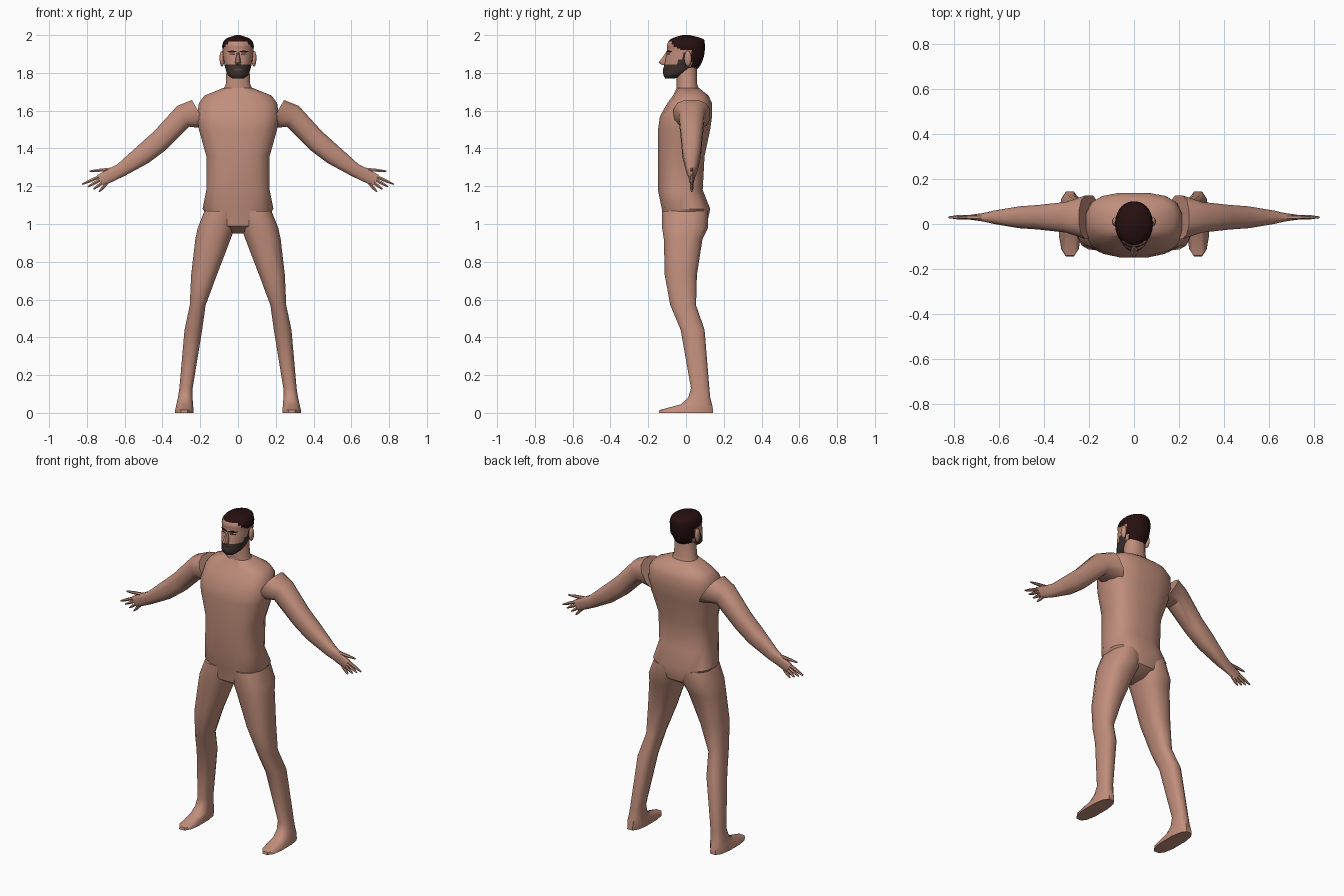
import bpy, bmesh, math
from mathutils import Matrix, Vector

cube = bpy.data.objects.get("Cube")
if cube:
    bpy.data.objects.remove(cube, do_unlink=True)


def material(name, rgb):
    m = bpy.data.materials.new(name)
    m.use_nodes = True
    m.diffuse_color = (*rgb, 1)
    m.node_tree.nodes["Principled BSDF"].inputs["Base Color"].default_value = (*rgb, 1)
    return m


skin = material("skin", (.53, .27, .2))
hair = material("dark hair", (.02, .005, .005))
beard = material("beard stubble", (.045, .03, .026))
lips = material("lips", (.16, .06, .05))
eye = material("eyes", (.05, .03, .025))


def finish(name, bm, materials, mirror=False, smooth=40):
    bmesh.ops.recalc_face_normals(bm, faces=bm.faces)
    mesh = bpy.data.meshes.new(name)
    bm.to_mesh(mesh)
    bm.free()
    part = bpy.data.objects.new(name, mesh)
    bpy.context.collection.objects.link(part)
    for entry in materials:
        mesh.materials.append(entry)
    if mirror:
        part.modifiers.new("mirror", "MIRROR")
    bpy.ops.object.select_all(action="DESELECT")
    part.select_set(True)
    bpy.context.view_layer.objects.active = part
    bpy.ops.object.shade_smooth_by_angle(angle=math.radians(smooth))
    return part


def bridge(bm, loops):
    """Join equal loops of vertices into a closed tube."""
    for low, high in zip(loops, loops[1:]):
        for i in range(len(low)):
            bm.faces.new((low[i - 1], low[i], high[i], high[i - 1]))
    bm.faces.new(loops[0])
    bm.faces.new(loops[-1])


def rounded(value, exponent):
    return math.copysign(abs(value) ** (2 / exponent), value)


def add_tube(bm, rings, sides, exponent):
    """Each ring has a centre, a half-width axis and a half-depth along y."""
    loops = []
    for centre, axis, depth in rings:
        loop = []
        for i in range(sides):
            angle = math.tau * (i + .5) / sides
            across = rounded(math.cos(angle), exponent)
            along = rounded(math.sin(angle), exponent)
            loop.append(bm.verts.new(centre + axis * across + Vector((0, depth * along, 0))))
        loops.append(loop)
    bridge(bm, loops)


def tube(name, rings, materials, mirror=False, sides=12, exponent=2.6, smooth=40):
    bm = bmesh.new()
    add_tube(bm, rings, sides, exponent)
    return finish(name, bm, materials, mirror, smooth)


def level(rows, centre_x=lambda z: 0):
    """Horizontal rings from height, half width, front y and back y."""
    return [(Vector((centre_x(z), (front + back) / 2, z)), Vector((width, 0, 0)), (back - front) / 2)
            for z, width, front, back in rows]


def smooth_rows(rows, steps):
    """Run a smooth curve through the rows."""
    points = [Vector(row) for row in rows]
    result = []
    for i in range(len(points) - 1):
        start, end = points[i], points[i + 1]
        leave = (end - points[max(i - 1, 0)]) / 2
        arrive = (points[min(i + 2, len(points) - 1)] - start) / 2
        for k in range(steps):
            t = k / steps
            u = 1 - t
            result.append(start * u * u * (1 + 2 * t) + end * t * t * (1 + 2 * u)
                          + leave * t * u * u - arrive * u * t * t)
    return result + [points[-1]]


# Torso and neck
torso_rows = [
    (.95, .04, -.06, .05), (.99, .13, -.12, .11), (1.08, .19, -.13, .13),
    (1.18, .17, -.15, .09), (1.36, .17, -.15, .1), (1.5, .21, -.15, .13),
    (1.57, .22, -.14, .14), (1.64, .21, -.1, .14), (1.68, .18, -.07, .12),
    (1.72, .08, -.05, .07)]
tube("torso", level(torso_rows), [skin], sides=16, exponent=2.8)
neck_rows = [(1.69, .09, -.05, .08), (1.74, .066, -.05, .06), (1.86, .06, -.05, .06)]
tube("neck", level(neck_rows), [skin], sides=16, exponent=2.2)


# Legs spread outwards along a gentle curve, down to the soles
def leg_line(z):
    return .285 - .06 * z - .115 * z * z


leg_rows = [
    (1.07, .09, -.13, .12), (.98, .1, -.13, .12), (.92, .096, -.12, .09),
    (.73, .07, -.115, .06), (.57, .043, -.085, .055), (.44, .048, -.03, .1),
    (.13, .036, .025, .125), (.08, .04, .01, .13), (.045, .045, -.03, .14),
    (.015, .05, -.145, .147), (0, .05, -.148, .148)]
tube("legs", level(leg_rows, leg_line), [skin], True)

# Arms slope down to flat palms
arm_depth = .03
slope = Vector((.5, 0, .87))
arm_rows = [
    (.2, 1.58, .09, .1), (.29, 1.57, .065, .07), (.415, 1.44, .06, .056),
    (.5, 1.37, .055, .05), (.62, 1.285, .037, .03), (.66, 1.265, .036, .02),
    (.73, 1.23, .034, .01)]
tube("arms", [(Vector((x, arm_depth, z)), slope * width, depth)
              for x, z, width, depth in arm_rows], [skin], True)


# Fingers fan out from the palm, thumb above them
def add_finger(bm, base, tip):
    way = tip - base
    side = Vector((-way.z, 0, way.x)).normalized()
    rings = [(base + way * t, side * r, r) for t, r in ((0, .01), (.6, .009), (1, .004))]
    add_tube(bm, rings, 6, 2)


bm = bmesh.new()
for i in range(4):
    add_finger(bm, Vector((.735 - .013 * i, arm_depth, 1.25 - .012 * i)),
               Vector((.825 - .03 * i, arm_depth, 1.21 - .013 * i)))
add_finger(bm, Vector((.67, arm_depth, 1.29)), Vector((.785, arm_depth, 1.28)))
finish("fingers", bm, [skin], True)

# Head, coloured by hairline and beard line
head_rows = [
    (1.77, .03, -.11, -.06), (1.79, .055, -.12, 0), (1.82, .066, -.12, .06),
    (1.87, .077, -.11, .09), (1.92, .082, -.1, .1), (1.95, .083, -.1, .1),
    (1.98, .065, -.08, .09), (2, .01, -.02, .02)]
head = tube("head", level(smooth_rows(head_rows, 4)), [skin, hair, beard],
            sides=32, exponent=2.1, smooth=60)
for face in head.data.polygons:
    x, y, z = face.center
    hairline = 1.964 - 1.4 * max(0, abs(x) - .05)
    if z > hairline or (y > .025 and z > 1.79) or (y > -.035 and z > 1.92):
        face.material_index = 1
    elif y < .01 and z < 1.838 + 1.2 * max(0, y + .06):
        face.material_index = 2

# Nose and ears
nose_rows = [(1.91, .007, -.106, -.08), (1.855, .017, -.148, -.08), (1.842, .013, -.13, -.08)]
tube("nose", level(nose_rows), [skin], sides=8, exponent=2)
bm = bmesh.new()
bmesh.ops.create_icosphere(bm, subdivisions=2, radius=1, matrix=Matrix.LocRotScale(
    Vector((.085, .01, 1.875)), None, Vector((.013, .02, .043))))
finish("ears", bm, [skin], True)


# Brows, eyes and mouth are thin plates bent around the face
def face_plate(name, colour, left, right, z, y, mirror):
    bm = bmesh.new()
    loops = []
    for i in range(5):
        x = left + (right - left) * i / 4
        front = y + 8 * x * x
        half = .005 - .001 * abs(i - 2)
        loops.append([bm.verts.new((x, front + back, z + rise)) for back, rise in
                      ((0, -half), (0, half), (.008, half), (.008, -half))])
    bridge(bm, loops)
    finish(name, bm, [colour], mirror)


face_plate("brows", hair, .008, .055, 1.913, -.105, True)
face_plate("eyes", eye, .016, .046, 1.898, -.105, True)
face_plate("mouth", lips, -.02, .02, 1.818, -.122, False)
